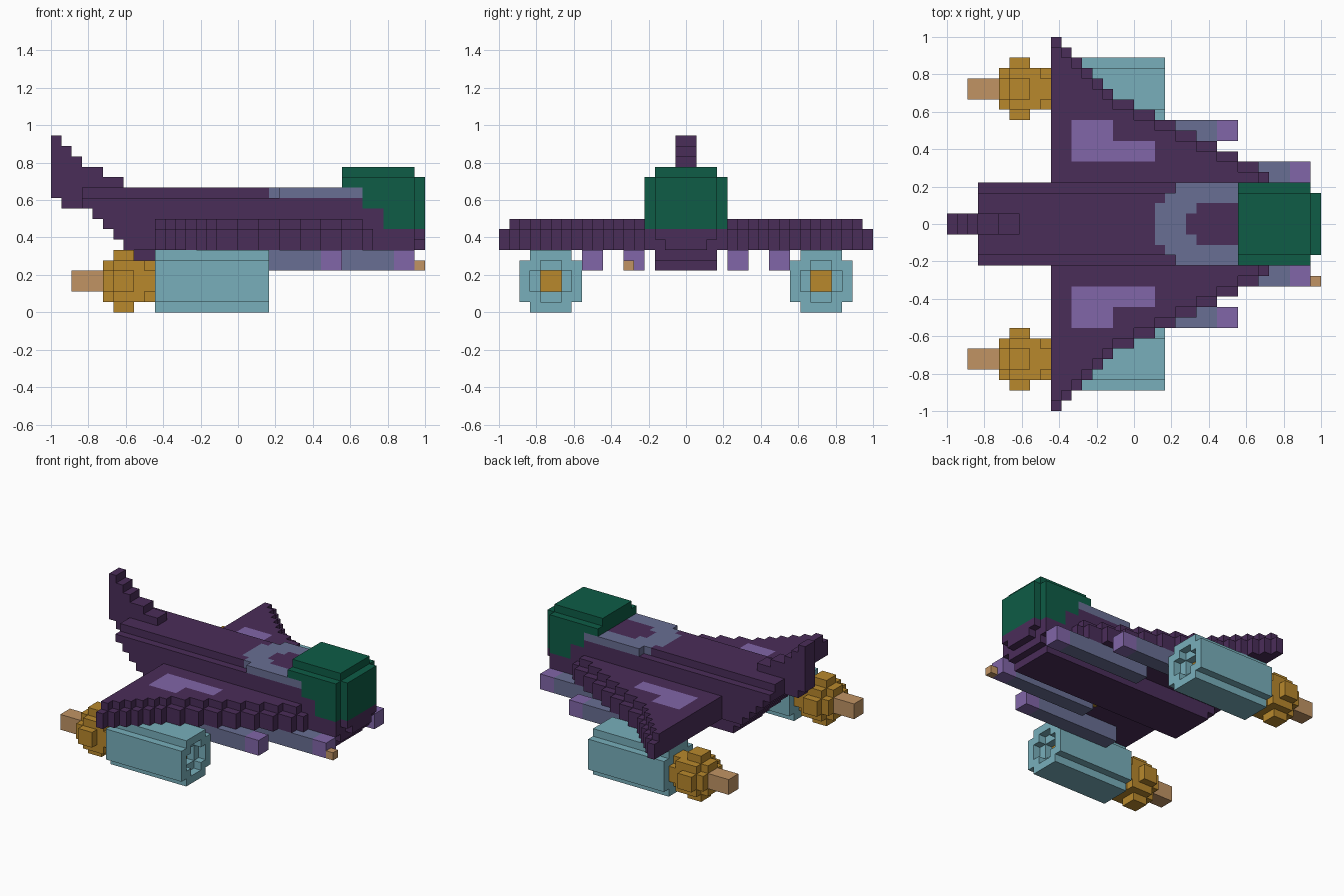
import bpy, bmesh

if "Cube" in bpy.data.objects:
    bpy.data.objects.remove(bpy.data.objects["Cube"])

U = 1 / 18  # one block


def srgb(*rgb):
    return [((c / 255 + 0.055) / 1.055) ** 2.4 for c in rgb] + [1.0]


COLOURS = {
    "dark_purple": srgb(74, 45, 89),
    "deep_green": srgb(14, 92, 70),
    "slate_blue": srgb(104, 110, 147),
    "lavender": srgb(129, 102, 168),
    "pale_teal": srgb(120, 175, 187),
    "ochre": srgb(184, 136, 44),
    "tan": srgb(193, 148, 100),
}
MATS = {}
for name, col in COLOURS.items():
    m = bpy.data.materials.new(name)
    m.use_nodes = True
    m.diffuse_color = col
    m.node_tree.nodes["Principled BSDF"].inputs["Base Color"].default_value = col
    MATS[name] = m


def fill(cells, x, y, z, mat):
    """Fill a range of blocks; mat None carves them away."""
    for i in range(*x):
        for j in range(*y):
            for k in range(*z):
                if mat is None:
                    cells.pop((i, j, k), None)
                else:
                    cells[i, j, k] = mat


def build(name, cells, mirror=False):
    """Make the outer skin of a set of blocks, flat faces merged."""
    if mirror:
        cells = {(i, -1 - j, k): m for (i, j, k), m in cells.items()}
    names = sorted(set(cells.values()))
    bm = bmesh.new()
    verts = {}

    def vert(p):
        if p not in verts:
            verts[p] = bm.verts.new([c * U for c in p])
        return verts[p]

    for cell, mat in cells.items():
        for axis in range(3):
            for d in (0, 1):
                nb = list(cell)
                nb[axis] += 2 * d - 1
                if tuple(nb) in cells:
                    continue
                a, b = (axis + 1) % 3, (axis + 2) % 3
                quad = []
                for s, t in ((0, 0), (1, 0), (1, 1), (0, 1)):
                    p = list(cell)
                    p[axis] += d
                    p[a] += s
                    p[b] += t
                    quad.append(vert(tuple(p)))
                f = bm.faces.new(quad if d else quad[::-1])
                f.material_index = names.index(mat)
    bmesh.ops.dissolve_limit(bm, angle_limit=0.01, verts=bm.verts[:],
                             edges=bm.edges[:], delimit={'MATERIAL'})
    me = bpy.data.meshes.new(name)
    bm.to_mesh(me)
    bm.free()
    for n in names:
        me.materials.append(MATS[n])
    ob = bpy.data.objects.new(name, me)
    bpy.context.scene.collection.objects.link(ob)
    return ob


P = "dark_purple"

# Fuselage: layers of (z, rear, front, half width), stepped under the tail
body = {}
for z, rear, front, half in ((4, -9, 16, 3), (5, -10, 17, 3), (6, -11, 17, 4),
                             (7, -12, 17, 4), (8, -13, 17, 4), (9, -14, 17, 4),
                             (10, -15, 17, 4), (11, -15, 17, 3)):
    fill(body, (rear, front), (-half, half), (z, z + 1), P)
fill(body, (17, 18), (-2, 2), (6, 7), P)
fill(body, (17, 18), (-3, 3), (7, 8), P)

# Cockpit surround with a dark opening
S = "slate_blue"
fill(body, (4, 12), (-4, 4), (11, 12), S)
fill(body, (3, 4), (-3, 3), (11, 12), S)
fill(body, (2, 3), (-2, 2), (11, 12), S)
fill(body, (5, 10), (-1, 1), (11, 12), P)
fill(body, (6, 10), (-2, 2), (11, 12), P)

# Green nose, its edge stepping down and forward
G = "deep_green"
fill(body, (14, 17), (-4, 4), (8, 10), G)
fill(body, (12, 17), (-4, 4), (10, 12), G)
fill(body, (10, 17), (-4, 4), (12, 13), G)
fill(body, (10, 17), (-3, 3), (13, 14), G)
fill(body, (17, 18), (-3, 3), (8, 13), G)
build("fuselage", body)

# Tail fin
fin = {}
for x, top in zip(range(-18, -11 + 0), (17, 16, 15, 14, 14, 13, 13)):
    fill(fin, (x, x + 1), (-1, 1), (11 if x == -18 else 10, top), P)
for c in body:
    fin.pop(c, None)
build("tail_fin", fin)

# Swept wing: front edge of each row from root to tip
EDGE = [13, 12, 10, 8, 6, 4, 2, 0, -2, -3, -4, -5, -6, -7]
wing = {}
for n, end in enumerate(EDGE):
    row = (4 + n, 5 + n)
    fill(wing, (-8, end), row, (6, 8), P)
    if n + 1 < len(EDGE):
        fill(wing, (-8, EDGE[n + 1]), row, (8, 9), P)
# L-shaped wing marking
fill(wing, (-6, -2), (6, 10), (8, 9), "lavender")
fill(wing, (-2, 2), (6, 8), (8, 9), "lavender")

# Engine pod with a notched intake
pod = {}
T = "pale_teal"
fill(pod, (-8, 3), (10, 16), (1, 5), T)
fill(pod, (-8, 3), (11, 15), (0, 6), T)
fill(pod, (2, 3), (11, 15), (2, 4), None)
fill(pod, (2, 3), (12, 14), (1, 5), None)
fill(pod, (1, 2), (12, 14), (2, 4), None)
fill(pod, (0, 1), (12, 14), (2, 4), "ochre")

# Round stepped exhaust and its flame
exhaust = {}
O = "ochre"
fill(exhaust, (-13, -8), (11, 15), (2, 4), O)
fill(exhaust, (-13, -8), (12, 14), (1, 5), O)
fill(exhaust, (-12, -9), (11, 15), (1, 5), O)
fill(exhaust, (-12, -10), (10, 16), (2, 4), O)
fill(exhaust, (-12, -10), (12, 14), (0, 6), O)
fill(exhaust, (-16, -13), (12, 14), (2, 4), "tan")

# Missiles with lavender tips
inner, outer = {}, {}
for cells, x, y in ((inner, 3, 4), (outer, -4, 8)):
    fill(cells, (x, x + 12), (y, y + 2), (4, 6), S)
    fill(cells, (x + 12, x + 14), (y, y + 2), (4, 6), "lavender")

for side, mirror in (("front", True), ("rear", False)):
    build(side + "_wing", wing, mirror)
    build(side + "_engine_pod", pod, mirror)
    build(side + "_exhaust", exhaust, mirror)
    build(side + "_inner_missile", inner, mirror)
    build(side + "_outer_missile", outer, mirror)

# Small probe on one missile tip
probe = {}
fill(probe, (17, 18), (-6, -5), (4, 5), "tan")
build("probe", probe)

# Thin ochre plate under one wing
plate = {}
fill(plate, (1, 3), (-6, -4), (5, 6), O)
ob = build("underside_plate", plate)
for v in ob.data.vertices:
    v.co.z = 6 * U - (0.006 if v.co.z < 5.5 * U else 0)
